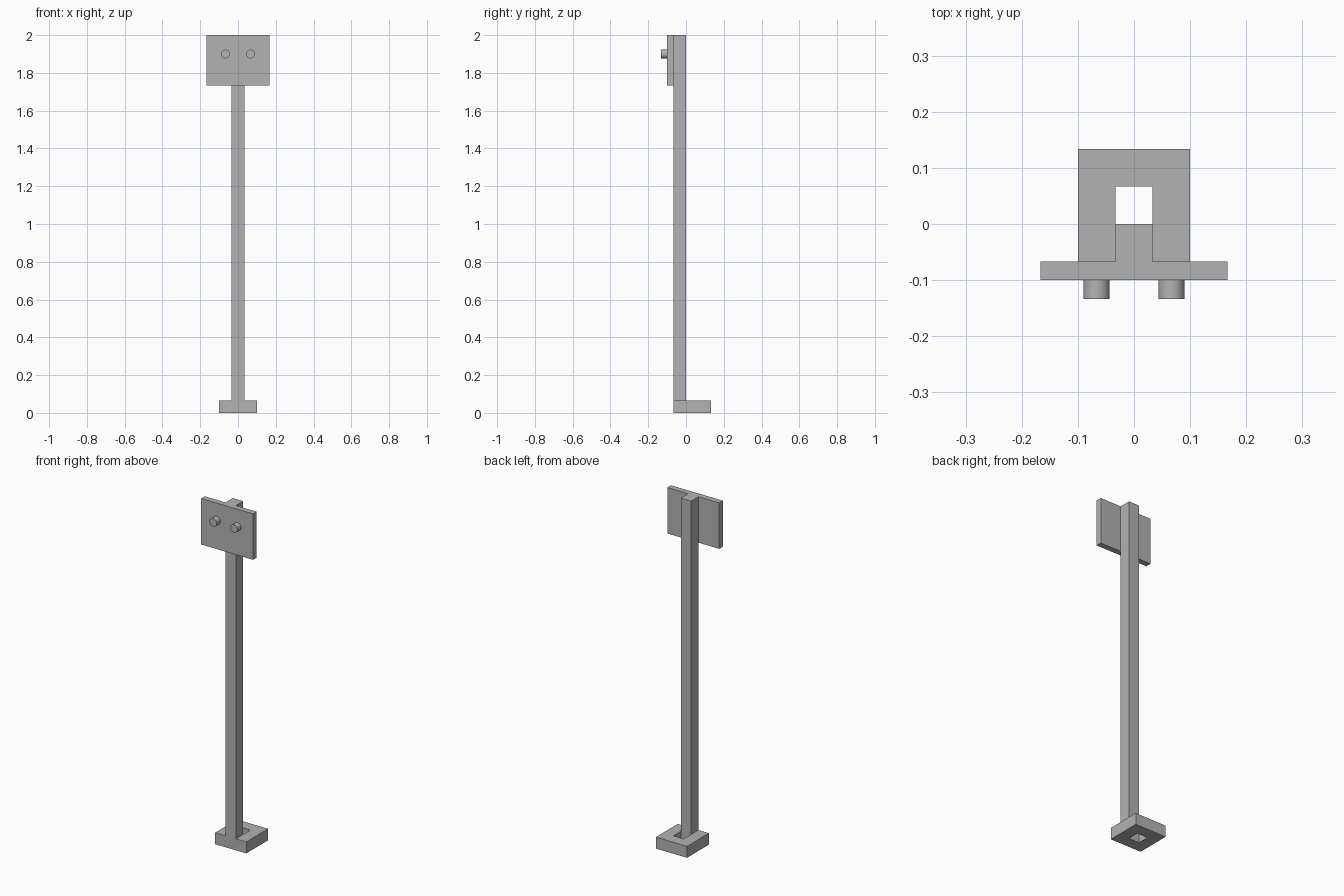
import bpy
import bmesh
from mathutils import Matrix, Vector

cube = bpy.data.objects.get("Cube")
if cube:
    bpy.data.objects.remove(cube, do_unlink=True)

U = 1 / 15  # post width, the module of the whole design

grey = bpy.data.materials.new("plain_grey")
grey.use_nodes = True
colour = (0.45, 0.45, 0.45, 1)
grey.diffuse_color = colour
grey.node_tree.nodes["Principled BSDF"].inputs["Base Color"].default_value = colour


def finish(name, bm):
    bmesh.ops.recalc_face_normals(bm, faces=bm.faces)
    mesh = bpy.data.meshes.new(name)
    bm.to_mesh(mesh)
    bm.free()
    mesh.materials.append(grey)
    obj = bpy.data.objects.new(name, mesh)
    bpy.context.collection.objects.link(obj)
    return obj


def box(name, low, high):
    low, high = Vector(low), Vector(high)
    bm = bmesh.new()
    bmesh.ops.create_cube(bm, size=1)
    bmesh.ops.scale(bm, vec=high - low, verts=bm.verts)
    bmesh.ops.translate(bm, vec=(low + high) / 2, verts=bm.verts)
    return finish(name, bm)


# Square foot with a square hole: a 3 x 3 grid without its centre, extruded
bm = bmesh.new()
bmesh.ops.create_grid(bm, x_segments=3, y_segments=3, size=1.5 * U)
centre = [f for f in bm.faces if f.calc_center_median().length < U / 2]
bmesh.ops.delete(bm, geom=centre, context="FACES")
top = bmesh.ops.extrude_face_region(bm, geom=bm.faces[:])["geom"]
bmesh.ops.translate(bm, vec=(0, 0, U),
                    verts=[g for g in top if isinstance(g, bmesh.types.BMVert)])
bmesh.ops.translate(bm, vec=(0, U / 2, 0), verts=bm.verts)
finish("foot", bm)

# Post rising from the front of the foot, and the plate on its front
box("post", (-U / 2, -U, U), (U / 2, 0, 2))
box("plate", (-2.5 * U, -1.5 * U, 2 - 4 * U), (2.5 * U, -U, 2))

# Two round pegs on the plate
for side, x in (("left", U), ("right", -U)):
    bm = bmesh.new()
    bmesh.ops.create_cone(bm, cap_ends=True, segments=32, radius1=0.35 * U,
                          radius2=0.35 * U, depth=U / 2)
    bmesh.ops.rotate(bm, matrix=Matrix.Rotation(1.5707963, 3, "X"), verts=bm.verts)
    bmesh.ops.translate(bm, vec=(x, -1.75 * U, 2 - 1.5 * U), verts=bm.verts)
    peg = finish(side + "_peg", bm)
    bpy.ops.object.select_all(action="DESELECT")
    peg.select_set(True)
    bpy.context.view_layer.objects.active = peg
    bpy.ops.object.shade_smooth_by_angle()
